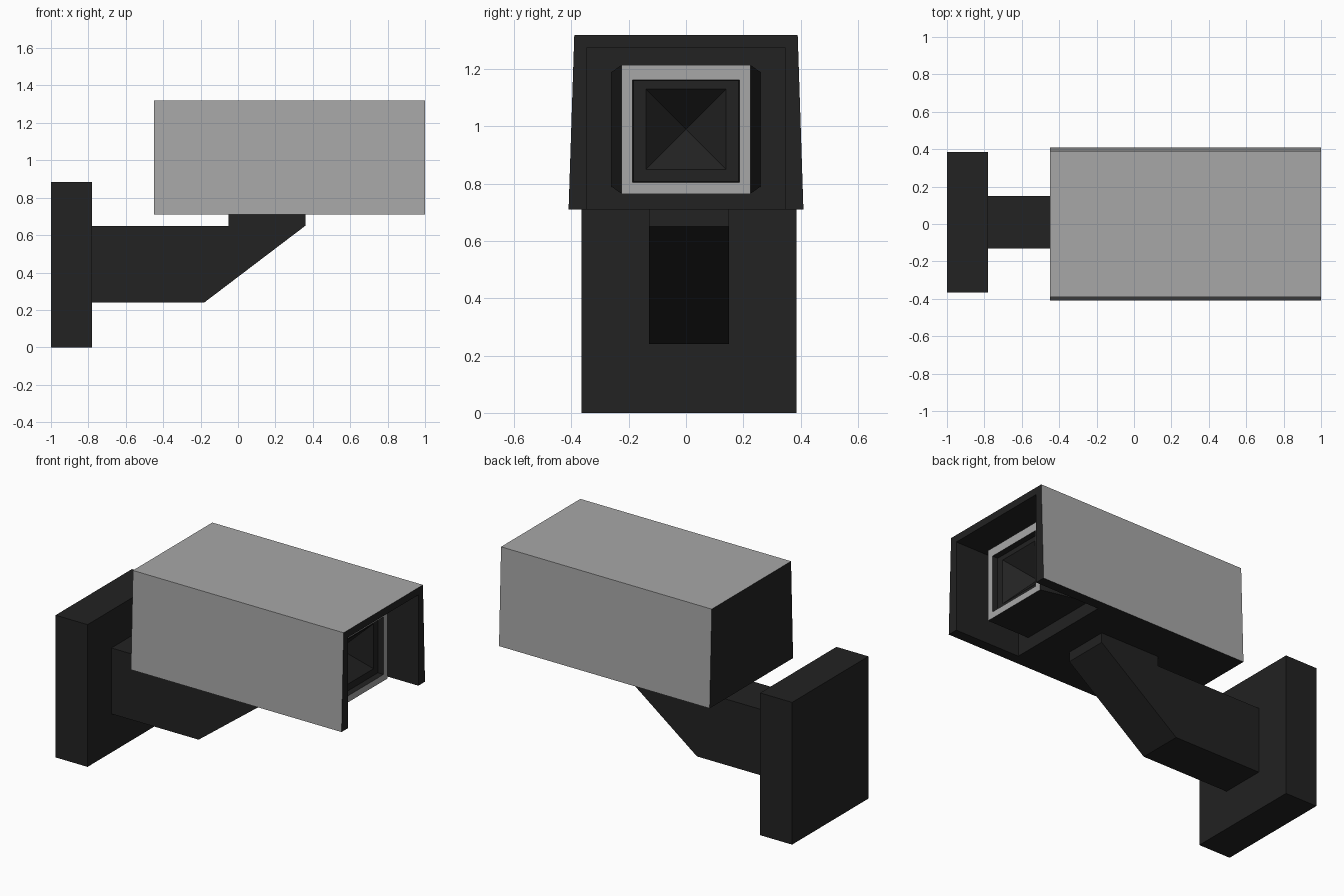
import bpy, bmesh

if "Cube" in bpy.data.objects:
    bpy.data.objects.remove(bpy.data.objects["Cube"])


def material(name, v):
    m = bpy.data.materials.new(name)
    m.diffuse_color = (v, v, v, 1)
    m.use_nodes = True
    m.node_tree.nodes["Principled BSDF"].inputs["Base Color"].default_value = m.diffuse_color
    return m


BLACK = material("matte black", 0.016)
GREY = material("light grey", 0.39)


def finish(name, bm, grey_rule=None):
    """Turn a bmesh into an object; faces matching grey_rule become grey."""
    bmesh.ops.recalc_face_normals(bm, faces=bm.faces)
    bm.normal_update()
    for f in bm.faces:
        f.material_index = int(bool(grey_rule and grey_rule(f)))
    me = bpy.data.meshes.new(name)
    bm.to_mesh(me)
    bm.free()
    me.materials.append(BLACK)
    me.materials.append(GREY)
    ob = bpy.data.objects.new(name, me)
    bpy.context.collection.objects.link(ob)
    return ob


def prism(name, profile, y0, y1):
    """Extrude an x-z profile along y."""
    bm = bmesh.new()
    face = bm.faces.new([bm.verts.new((x, y0, z)) for x, z in profile])
    ext = bmesh.ops.extrude_face_region(bm, geom=[face])
    verts = [v for v in ext["geom"] if isinstance(v, bmesh.types.BMVert)]
    bmesh.ops.translate(bm, verts=verts, vec=(0, y1 - y0, 0))
    return finish(name, bm)


def ring(bm, x, bottom, top, z0, z1):
    """Four corners of a y-z trapezoid, bottom right first, bottom left last."""
    return [bm.verts.new((x, y, z)) for y, z in
            ((bottom, z0), (top, z1), (-top, z1), (-bottom, z0))]


def bridge(bm, a, b, sides):
    for i in range(sides):
        j = (i + 1) % 4
        bm.faces.new((a[i], a[j], b[j], b[i]))


# wall plate
prism("wall_plate", [(-1, 0), (-0.78, 0), (-0.78, 0.885), (-1, 0.885)], -0.365, 0.385)

# bracket arm with slanted underside and raised mounting pad
prism("bracket_arm", [(-0.78, 0.24), (-0.18, 0.24), (0.36, 0.65), (0.36, 0.71),
                      (-0.05, 0.71), (-0.05, 0.65), (-0.78, 0.65)], -0.13, 0.15)

# camera housing: grey hood outside, black back, rim, recess and underside
bm = bmesh.new()
back = ring(bm, -0.45, 0.41, 0.39, 0.71, 1.32)
front = ring(bm, 1.0, 0.41, 0.39, 0.71, 1.32)
rim = ring(bm, 1.0, 0.345, 0.345, 0.71, 1.275)
deep = ring(bm, 0.55, 0.345, 0.345, 0.71, 1.275)
bm.faces.new(back)
bm.faces.new(deep)
for a, b in ((back, front), (front, rim), (rim, deep)):
    bridge(bm, a, b, 3)
bm.faces.new((back[0], front[0], rim[0], deep[0], deep[3], rim[3], front[3], back[3]))


def outer(f):
    c = f.calc_center_median()
    return abs(f.normal.x) < 0.5 and (abs(c.y) > 0.37 or c.z > 1.3)


finish("camera_housing", bm, outer)

# lens block: flared sides, grey front frame, recess and inward pyramid lens
bm = bmesh.new()
rings = [ring(bm, 0.55, 0.26, 0.26, 0.79, 1.19),
         ring(bm, 0.87, 0.225, 0.225, 0.765, 1.215),
         ring(bm, 0.87, 0.187, 0.187, 0.805, 1.163),
         ring(bm, 0.835, 0.183, 0.183, 0.808, 1.16),
         ring(bm, 0.835, 0.14, 0.14, 0.85, 1.13)]
for a, b in zip(rings, rings[1:]):
    bridge(bm, a, b, 4)
apex = bm.verts.new((0.70, 0, 0.99))
for i in range(4):
    bm.faces.new((rings[-1][i], rings[-1][(i + 1) % 4], apex))
finish("lens_block", bm,
       lambda f: abs(f.normal.x) > 0.99 and f.calc_center_median().x > 0.86)
